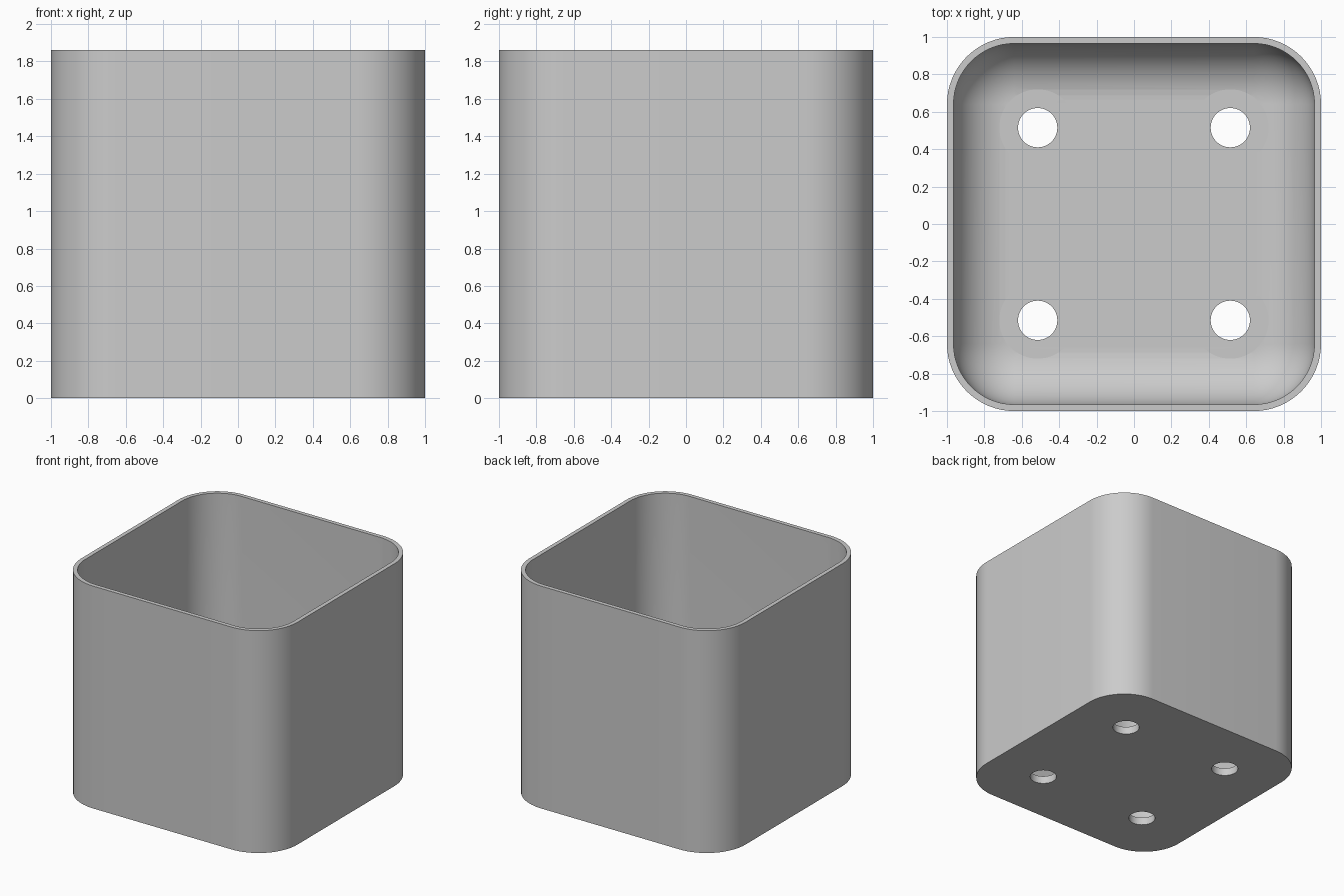
import bpy, bmesh, math

cube = bpy.data.objects.get("Cube")
if cube:
    bpy.data.objects.remove(cube, do_unlink=True)

HEIGHT, WALL, FLOOR = 1.86, 0.035, 0.065
CORNER, FILLET = 0.36, 0.305
HOLE, SEAT, SPACING = 0.105, 0.205, 0.515
STEPS = 16

grey = bpy.data.materials.new("plain_grey")
grey.use_nodes = True
colour = (0.6, 0.6, 0.6, 1)
grey.diffuse_color = colour
grey.node_tree.nodes["Principled BSDF"].inputs["Base Color"].default_value = colour


def rounded_ring(bm, inset, z):
    """Rounded square loop, inset from the outer wall."""
    ring = []
    centre = 1 - CORNER
    for sx, sy, start in ((1, 1, 0), (-1, 1, 90), (-1, -1, 180), (1, -1, 270)):
        for i in range(STEPS + 1):
            a = math.radians(start + 90 * i / STEPS)
            r = CORNER - inset
            ring.append(bm.verts.new((sx * centre + r * math.cos(a),
                                      sy * centre + r * math.sin(a), z)))
    return ring


def add_object(name, bm):
    bmesh.ops.recalc_face_normals(bm, faces=bm.faces)
    mesh = bpy.data.meshes.new(name)
    bm.to_mesh(mesh)
    bm.free()
    obj = bpy.data.objects.new(name, mesh)
    bpy.context.collection.objects.link(obj)
    mesh.materials.append(grey)
    return obj


# Planter shell: outer wall, rim, inner wall and filleted floor
bm = bmesh.new()
levels = [(0, 0), (0, HEIGHT), (WALL, HEIGHT)]
for i in range(STEPS + 1):
    a = math.pi / 2 * i / STEPS
    levels.append((WALL + FILLET * (1 - math.cos(a)),
                   FLOOR + FILLET * (1 - math.sin(a))))
rings = [rounded_ring(bm, *level) for level in levels]
for low, high in zip(rings, rings[1:]):
    for i in range(len(low)):
        j = (i + 1) % len(low)
        bm.faces.new((low[i], low[j], high[j], high[i]))
bm.faces.new(rings[0])
bm.faces.new(rings[-1])
planter = add_object("planter", bm)

# Drain holes, each with a flat round seat cut into the fillet
bpy.context.view_layer.objects.active = planter
planter.select_set(True)
for name, radius, bottom, top in (("seat_cutter", SEAT, FLOOR, FLOOR + 0.3),
                                  ("hole_cutter", HOLE, -0.1, FLOOR + 0.2)):
    bm = bmesh.new()
    for x in (-SPACING, SPACING):
        for y in (-SPACING, SPACING):
            made = bmesh.ops.create_cone(bm, cap_ends=True, segments=64, radius1=radius,
                                         radius2=radius, depth=top - bottom)
            bmesh.ops.translate(bm, verts=made["verts"], vec=(x, y, (top + bottom) / 2))
    cutter = add_object(name, bm)
    cutter.hide_render = True
    cut = planter.modifiers.new(name, "BOOLEAN")
    cut.operation, cut.solver, cut.object = "DIFFERENCE", "EXACT", cutter
    bpy.ops.object.modifier_apply(modifier=cut.name)
    bpy.data.objects.remove(cutter, do_unlink=True)

bpy.ops.object.shade_smooth_by_angle(angle=math.radians(30))
